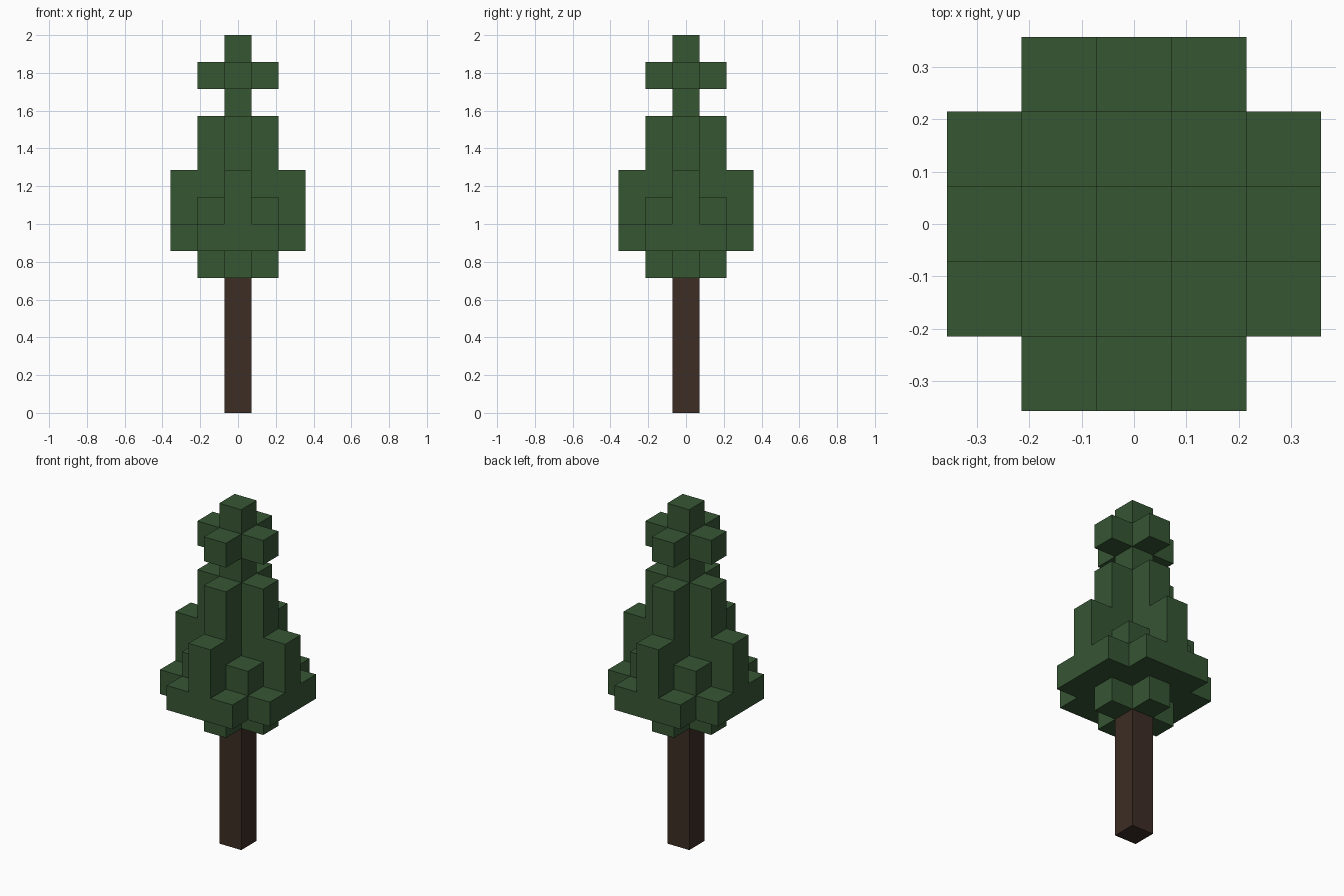
import bpy
import bmesh
from mathutils import Vector

if "Cube" in bpy.data.objects:
    bpy.data.objects.remove(bpy.data.objects["Cube"], do_unlink=True)

U = 1 / 7          # edge of one block
TRUNK_TOP = 5      # trunk height in blocks


def make_material(name, rgb):
    mat = bpy.data.materials.new(name)
    mat.use_nodes = True
    mat.diffuse_color = (*rgb, 1)
    mat.node_tree.nodes["Principled BSDF"].inputs["Base Color"].default_value = (*rgb, 1)
    return mat


def block_object(name, cells, mat):
    """Join blocks into one shell, keeping only the exposed sides."""
    bm = bmesh.new()
    for cell in cells:
        centre = Vector(cell) + Vector((0, 0, 0.5))
        for axis in range(3):
            for sign in (-1, 1):
                n = Vector((0, 0, 0))
                n[axis] = sign
                if tuple(int(c + d) for c, d in zip(cell, n)) in cells:
                    continue
                a = Vector((0, 0, 0))
                a[(axis + 1) % 3] = 1
                b = n.cross(a)
                corners = [(a + b), (b - a), (-a - b), (a - b)]
                bm.faces.new([bm.verts.new((centre + (n + c) / 2) * U) for c in corners])
    bmesh.ops.remove_doubles(bm, verts=bm.verts, dist=0.001)
    mesh = bpy.data.meshes.new(name)
    bm.to_mesh(mesh)
    bm.free()
    mesh.materials.append(mat)
    obj = bpy.data.objects.new(name, mesh)
    bpy.context.collection.objects.link(obj)
    return obj


def plus(r):
    """Cross of blocks with arms of length r."""
    return {(i, 0) for i in range(-r, r + 1)} | {(0, i) for i in range(-r, r + 1)}


def square(r):
    return {(x, y) for x in range(-r, r + 1) for y in range(-r, r + 1)}


# Foliage layers, from the lowest up
wide_skirt = {(x, y) for x, y in square(2) if abs(x) + abs(y) < 4}
layers = [
    plus(1),               # underside tuft
    wide_skirt,            # widest ring
    square(1) | plus(2),   # core with corner blocks
    plus(2),               # long branches
    plus(1), plus(1),      # upper branches
    plus(0),               # neck
    plus(1),               # crown
    plus(0),               # tip
]
foliage = {(x, y, TRUNK_TOP + k) for k, layer in enumerate(layers) for x, y in layer}

block_object("foliage", foliage, make_material("leaf green", (0.037, 0.093, 0.034)))
block_object("trunk", {(0, 0, z) for z in range(TRUNK_TOP)},
             make_material("bark brown", (0.045, 0.026, 0.018)))
